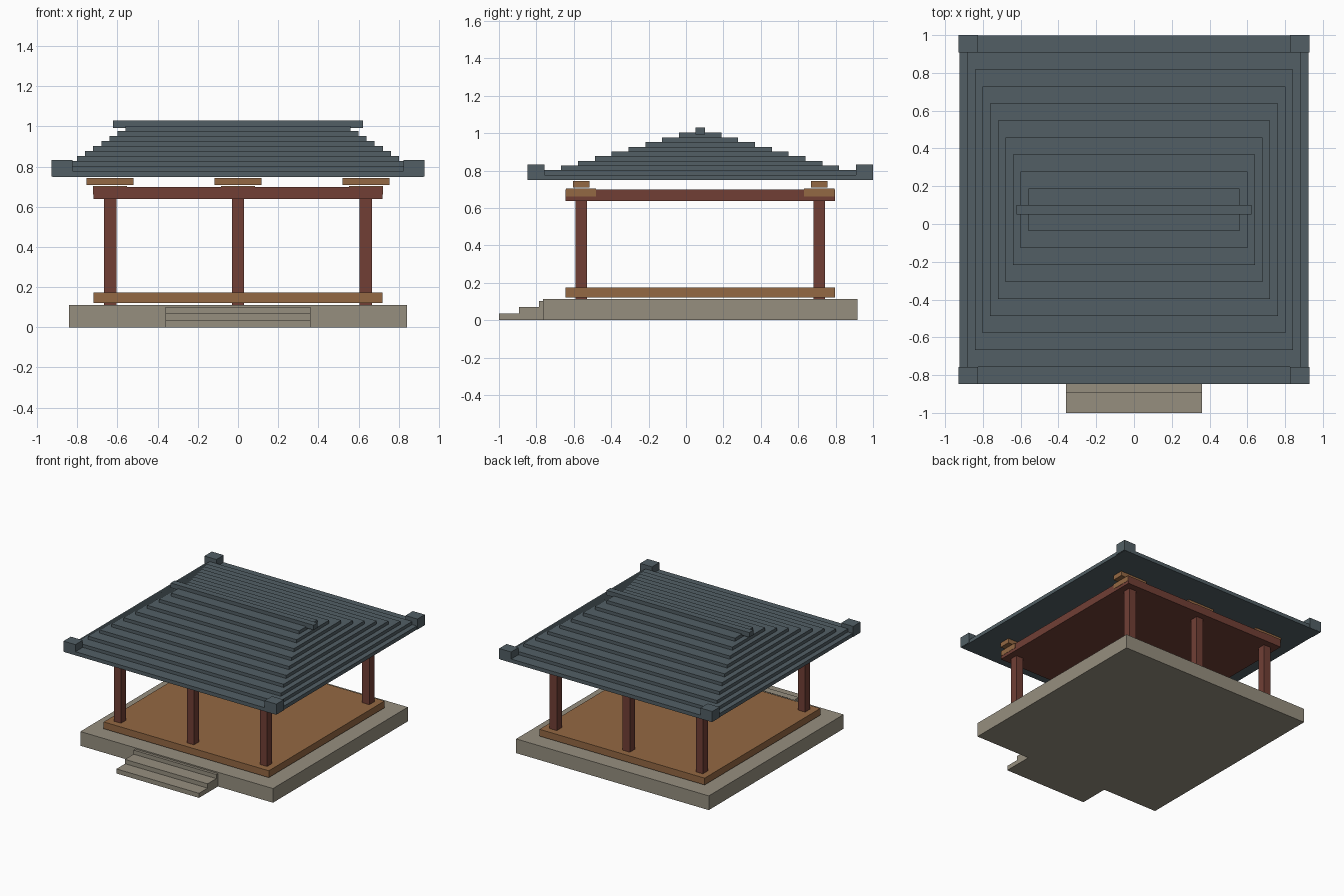
import bpy

if "Cube" in bpy.data.objects:
    bpy.data.objects.remove(bpy.data.objects["Cube"])


def srgb(r, g, b):
    def lin(c):
        c /= 255
        return c / 12.92 if c <= 0.04045 else ((c + 0.055) / 1.055) ** 2.4
    return (lin(r), lin(g), lin(b), 1)


def material(name, rgb):
    m = bpy.data.materials.new(name)
    m.diffuse_color = srgb(*rgb)
    m.use_nodes = True
    m.node_tree.nodes["Principled BSDF"].inputs["Base Color"].default_value = m.diffuse_color
    return m


STONE = material("stone", (150, 143, 127))
WOOD = material("light wood", (148, 104, 67))
RED = material("red timber", (113, 63, 53))
TILE = material("roof tile", (82, 95, 101))

CY = 0.076  # centre of the pavilion in y; the steps push it backwards


def box(name, mat, x, y, z):
    """Box from (min, max) pairs."""
    bpy.ops.mesh.primitive_cube_add(size=1)
    ob = bpy.context.object
    ob.name = name
    ob.location = [(a + b) / 2 for a, b in (x, y, z)]
    ob.scale = [b - a for a, b in (x, y, z)]
    bpy.ops.object.transform_apply(location=False, rotation=False, scale=True)
    ob.data.materials.append(mat)
    return ob


def block(name, mat, cx, cy, hx, hy, z0, z1):
    """Box from centre and half sizes, y measured from the pavilion centre."""
    cy += CY
    return box(name, mat, (cx - hx, cx + hx), (cy - hy, cy + hy), (z0, z1))


# Stone base and front steps
block("stone_base", STONE, 0, 0, 0.84, 0.84, 0, 0.112)
for i, (front, top) in enumerate([(-1, 0.036), (-0.893, 0.07), (-0.785, 0.102)]):
    box(f"step_{i + 1}", STONE, (-0.36, 0.36), (front, -0.764), (0, top))

# Floor and ceiling slabs
block("floor", WOOD, 0, 0, 0.72, 0.72, 0.12, 0.174)
block("top_beam", RED, 0, 0, 0.72, 0.72, 0.638, 0.698)

# Columns with two stacked brackets
for sy, side in ((-1, "front"), (1, "back")):
    for sx, place in ((-1, "left"), (0, "middle"), (1, "right")):
        x, y = sx * 0.637, sy * 0.637
        tag = f"{side}_{place}"
        block(f"{tag}_column", RED, x, y, 0.031, 0.031, 0.11, 0.645)
        block(f"{tag}_lower_bracket", WOOD, x, y, 0.085, 0.081, 0.662, 0.703)
        block(f"{tag}_upper_bracket", WOOD, x, y, 0.118, 0.044, 0.708, 0.744)

# Stepped roof tiers
for i in range(10):
    top = 0.777 + 0.025 * i
    block(f"roof_tier_{i + 1}", TILE, 0, 0, 0.923 - 0.0404 * i,
          0.923 - 0.09 * i, top - 0.029, top)

# Ridge and raised eave corners
block("ridge", TILE, 0, 0, 0.623, 0.025, 0.992, 1.03)
for sx in (-1, 1):
    for sy in (-1, 1):
        block("eave_corner", TILE, sx * 0.877, sy * 0.878, 0.052, 0.046, 0.75, 0.833)
